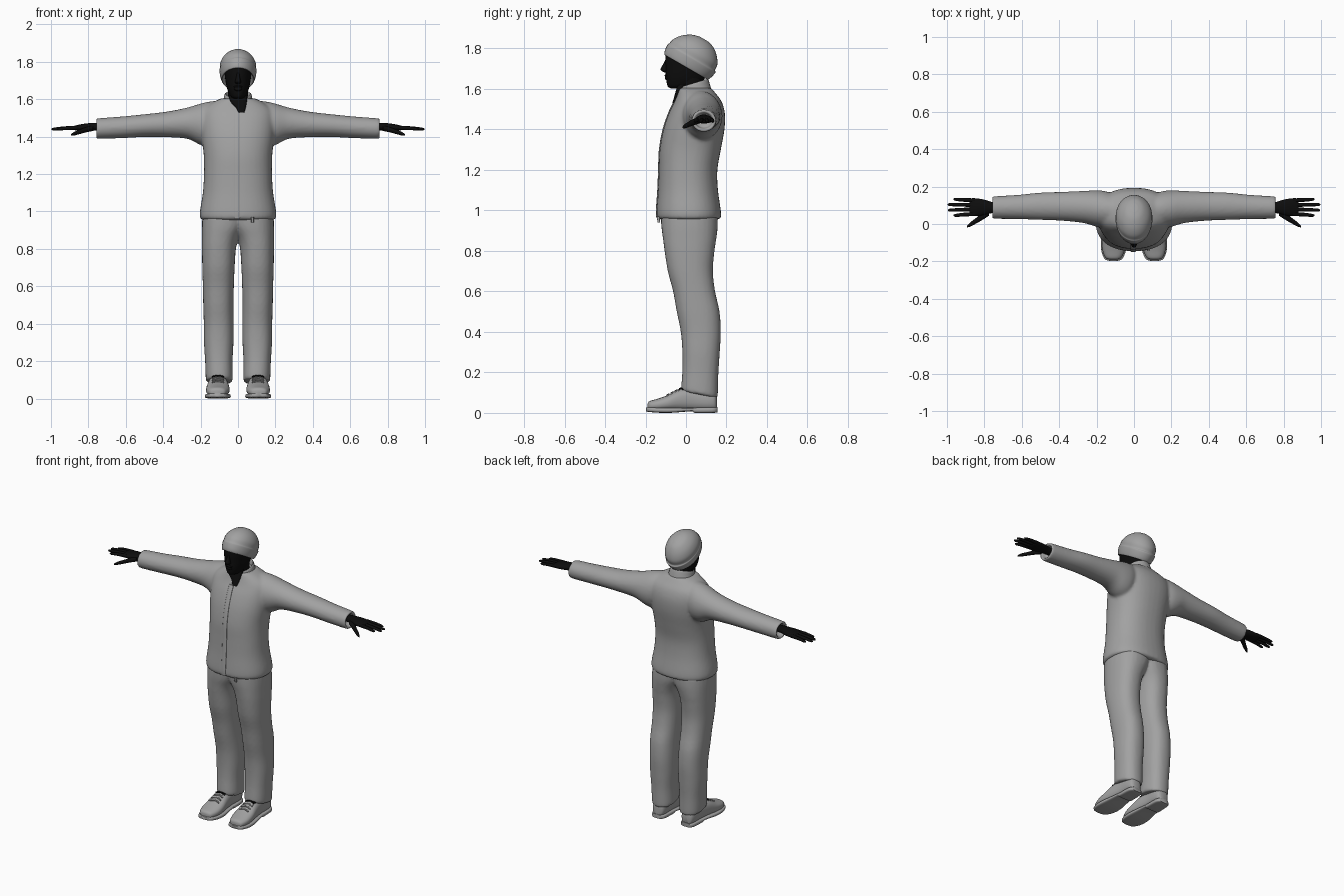
import bpy, bmesh, math
from mathutils import Vector


def material(name, value):
    m = bpy.data.materials.new(name)
    m.diffuse_color = (value, value, value, 1)
    return m


GREY = material("cloth_grey", 0.36)
DARK = material("skin_black", 0.004)


def spline(rows, steps):
    """Catmull-Rom interpolation of section rows."""
    out = []
    for i in range(len(rows) - 1):
        p0, p1, p2 = rows[max(i - 1, 0)], rows[i], rows[i + 1]
        p3 = rows[min(i + 2, len(rows) - 1)]
        for s in range(steps):
            t = s / steps
            out.append([0.5 * (2 * b + (c - a) * t + (2 * a - 5 * b + 4 * c - d) * t * t
                               + (3 * b - a - 3 * c + d) * t ** 3)
                        for a, b, c, d in zip(p0, p1, p2, p3)])
    return out + [list(rows[-1])]


def loft(name, axis, rows, mat, side=1, power=2.0, n=28, steps=4, warp=None):
    """Closed skin through sections: (position, u_min, u_max, v_min, v_max)."""
    bm = bmesh.new()
    rings = []
    for a, u0, u1, v0, v1 in spline(rows, steps):
        ring = []
        for k in range(n):
            t = 2 * math.pi * k / n
            c, s = math.cos(t), math.sin(t)
            u = (u0 + u1) / 2 + (u1 - u0) / 2 * math.copysign(abs(c) ** (2 / power), c)
            v = (v0 + v1) / 2 + (v1 - v0) / 2 * math.copysign(abs(s) ** (2 / power), s)
            p = Vector({"x": (a, u, v), "y": (u, a, v), "z": (u, v, a)}[axis])
            if warp:
                p = Vector(warp(p))
            p.x *= side
            ring.append(bm.verts.new(p))
        rings.append(ring)
    for r0, r1 in zip(rings, rings[1:]):
        for k in range(n):
            j = (k + 1) % n
            bm.faces.new((r0[k], r0[j], r1[j], r1[k]))
    bm.faces.new(rings[0])
    bm.faces.new(rings[-1])
    bmesh.ops.recalc_face_normals(bm, faces=bm.faces)
    me = bpy.data.meshes.new(name)
    bm.to_mesh(me)
    bm.free()
    me.materials.append(mat)
    ob = bpy.data.objects.new(name, me)
    bpy.context.collection.objects.link(ob)
    bpy.ops.object.select_all(action="DESELECT")
    ob.select_set(True)
    bpy.context.view_layer.objects.active = ob
    bpy.ops.object.shade_smooth_by_angle(angle=math.radians(50))
    return ob


def fuse(name, parts, voxel=0.009, smooth=5):
    """Join overlapping parts into one soft garment."""
    bpy.ops.object.select_all(action="DESELECT")
    for p in parts:
        p.select_set(True)
    bpy.context.view_layer.objects.active = parts[0]
    bpy.ops.object.join()
    ob = parts[0]
    ob.name = name
    r = ob.modifiers.new("fuse", "REMESH")
    r.mode = "VOXEL"
    r.voxel_size = voxel
    r.use_smooth_shade = True
    s = ob.modifiers.new("soften", "SMOOTH")
    s.factor = 0.5
    s.iterations = smooth


def sym(z, hx, y0, y1):
    return (z, -hx, hx, y0, y1)


# Jacket: body, sleeves with open cuffs
body = loft("jacket_body", "z", [
    sym(0.955, 0.188, -0.13, 0.16), sym(0.965, 0.203, -0.143, 0.172),
    sym(1.0, 0.204, -0.145, 0.172), sym(1.1, 0.188, -0.138, 0.158),
    sym(1.2, 0.182, -0.134, 0.155), sym(1.3, 0.183, -0.13, 0.172),
    sym(1.4, 0.195, -0.112, 0.19), sym(1.48, 0.2, -0.085, 0.192),
    sym(1.54, 0.19, -0.056, 0.175), sym(1.58, 0.14, -0.042, 0.145),
    sym(1.605, 0.09, -0.038, 0.125)], GREY, power=2.3, n=40)
parts = [body]
for side in (-1, 1):
    parts.append(loft("sleeve", "x", [
        (0.08, -0.01, 0.15, 1.38, 1.595), (0.15, -0.02, 0.175, 1.35, 1.588),
        (0.2, -0.015, 0.18, 1.355, 1.577), (0.27, 0.005, 0.177, 1.388, 1.556),
        (0.38, 0.017, 0.172, 1.397, 1.534), (0.5, 0.022, 0.168, 1.398, 1.52),
        (0.62, 0.026, 0.156, 1.392, 1.508), (0.75, 0.028, 0.148, 1.388, 1.498),
        (0.76, 0.034, 0.142, 1.394, 1.492), (0.752, 0.044, 0.132, 1.404, 1.482),
        (0.72, 0.046, 0.13, 1.406, 1.48)], GREY, side))
fuse("jacket", parts)

# Standing collar, higher at the back
loft("collar", "z", [
    sym(1.57, 0.088, -0.042, 0.125), sym(1.6, 0.078, -0.04, 0.118),
    sym(1.625, 0.072, -0.036, 0.11), sym(1.628, 0.065, -0.03, 0.102),
    sym(1.6, 0.06, -0.024, 0.096)], GREY,
    warp=lambda p: (p.x, p.y, p.z + (p.y - 0.04) * 0.3))

# Front placket and hem tab
loft("placket", "z", [(z, -0.02, 0.012, y - 0.004, y + 0.012) for z, y in (
    (0.965, -0.143), (1.0, -0.145), (1.1, -0.138), (1.2, -0.134), (1.3, -0.13),
    (1.4, -0.112), (1.48, -0.085), (1.53, -0.062))], GREY, power=4, n=16)
loft("hem_tab", "z", [(0.94, 0.07, 0.085, -0.14, -0.128),
                      (0.97, 0.07, 0.085, -0.145, -0.13)], GREY, power=4, n=12)

# Trousers: two legs meeting at the hips
legs = []
for side in (-1, 1):
    legs.append(loft("leg", "z", [
        (0.09, 0.034, 0.165, -0.015, 0.15), (0.1, 0.028, 0.172, -0.024, 0.157),
        (0.2, 0.029, 0.176, -0.018, 0.16), (0.3, 0.024, 0.182, -0.018, 0.167),
        (0.4, 0.023, 0.183, -0.026, 0.172), (0.5, 0.024, 0.186, -0.046, 0.166),
        (0.6, 0.022, 0.188, -0.064, 0.144), (0.7, 0.018, 0.191, -0.09, 0.133),
        (0.8, 0.011, 0.193, -0.106, 0.141), (0.86, -0.005, 0.193, -0.114, 0.15),
        (0.92, -0.04, 0.193, -0.122, 0.157), (0.98, -0.06, 0.19, -0.125, 0.157)],
        GREY, side, power=2.3,
        warp=lambda p: (p.x, p.y, p.z - (p.y - 0.07) * 0.28 * max(0, 1 - p.z / 0.3))))
fuse("trousers", legs)

# Shoes: upper, sole, laces
for side in (-1, 1):
    loft("shoe_upper", "y", [
        (-0.19, 0.09, 0.13, 0.016, 0.045), (-0.18, 0.068, 0.153, 0.012, 0.058),
        (-0.14, 0.05, 0.168, 0.01, 0.07), (-0.09, 0.045, 0.17, 0.01, 0.088),
        (-0.03, 0.052, 0.162, 0.01, 0.118), (0.04, 0.06, 0.152, 0.01, 0.125),
        (0.11, 0.06, 0.15, 0.01, 0.115), (0.142, 0.068, 0.142, 0.012, 0.1),
        (0.152, 0.085, 0.125, 0.016, 0.08)], GREY, side, power=2.4)
    loft("shoe_sole", "y", [
        (-0.197, 0.088, 0.132, 0.008, 0.026), (-0.186, 0.062, 0.158, 0.005, 0.028),
        (-0.14, 0.043, 0.175, 0.001, 0.027), (-0.08, 0.039, 0.176, 0.0, 0.026),
        (0.0, 0.05, 0.163, 0.006, 0.026), (0.035, 0.055, 0.158, 0.007, 0.026),
        (0.045, 0.055, 0.157, 0.0, 0.026), (0.13, 0.058, 0.153, 0.0, 0.028),
        (0.155, 0.075, 0.135, 0.002, 0.028)], GREY, side, power=4)
    for i in range(4):
        y, z = -0.085 + 0.02 * i, 0.09 + 0.01 * i
        for slant in (-0.25, 0.25):
            loft("lace", "x", [(0.075, y - 0.004, y + 0.004, z - 0.008, z),
                               (0.107, y - 0.004, y + 0.004, z - 0.002, z + 0.007),
                               (0.14, y - 0.004, y + 0.004, z - 0.008, z)],
                 DARK if i > 2 else GREY, side, n=8, steps=2,
                 warp=lambda p, k=slant: (p.x, p.y + (p.x - 0.107) * k, p.z))

# Head, nose, neck and the skin showing in the open collar
loft("head", "z", [
    sym(1.603, 0.02, -0.075, 0.03), sym(1.613, 0.038, -0.09, 0.055),
    sym(1.64, 0.052, -0.097, 0.085), sym(1.665, 0.06, -0.1, 0.1),
    sym(1.7, 0.067, -0.1, 0.115), sym(1.74, 0.071, -0.102, 0.12),
    sym(1.78, 0.069, -0.098, 0.115), sym(1.815, 0.055, -0.07, 0.09),
    sym(1.835, 0.025, -0.03, 0.05)], DARK, power=2.2)
loft("nose", "z", [
    sym(1.682, 0.008, -0.108, -0.085), sym(1.69, 0.017, -0.122, -0.08),
    sym(1.7, 0.015, -0.126, -0.08), sym(1.72, 0.01, -0.115, -0.08),
    sym(1.745, 0.007, -0.102, -0.08)], DARK, n=14)
loft("lips", "z", [
    sym(1.645, 0.012, -0.1, -0.08), sym(1.652, 0.022, -0.105, -0.08),
    sym(1.66, 0.02, -0.103, -0.08), sym(1.668, 0.024, -0.106, -0.08),
    sym(1.675, 0.01, -0.1, -0.08)], DARK, n=14)
loft("neck", "z", [
    sym(1.52, 0.055, -0.015, 0.09), sym(1.6, 0.052, -0.022, 0.083),
    sym(1.66, 0.055, -0.04, 0.085)], DARK)
loft("open_neck", "z", [
    (1.53, 0.0, 0.035, -0.068, -0.03), (1.555, -0.012, 0.042, -0.06, -0.02),
    (1.585, -0.04, 0.048, -0.052, -0.01), (1.62, -0.05, 0.05, -0.042, 0.0)],
    DARK, n=16, power=3)


# Knitted hat, tipped toward the back: sections run along its own axis
def tip(p):
    return (p.x, 0.005 + 0.866 * p.y + 0.5 * p.z, 1.71 - 0.5 * p.y + 0.866 * p.z)


loft("hat", "z", [
    sym(0.02, 0.07, -0.11, 0.11), sym(0.0, 0.078, -0.118, 0.112),
    sym(-0.004, 0.087, -0.127, 0.121), sym(0.015, 0.094, -0.135, 0.13),
    sym(0.045, 0.099, -0.138, 0.136), sym(0.055, 0.097, -0.134, 0.128),
    sym(0.085, 0.096, -0.126, 0.124), sym(0.12, 0.08, -0.1, 0.1),
    sym(0.148, 0.05, -0.06, 0.065), sym(0.16, 0.018, -0.02, 0.028)],
    GREY, n=36, warp=tip)

# Hands: palm, four fingers, thumb
for side in (-1, 1):
    loft("palm", "x", [
        (0.715, 0.06, 0.115, 1.43, 1.472), (0.76, 0.058, 0.118, 1.432, 1.474),
        (0.8, 0.048, 0.13, 1.43, 1.472), (0.84, 0.042, 0.137, 1.43, 1.466),
        (0.872, 0.044, 0.137, 1.434, 1.459), (0.88, 0.05, 0.13, 1.44, 1.454)],
        DARK, side, n=20)
    for y, y_tip, x_tip in ((0.054, 0.046, 0.965), (0.078, 0.074, 0.995),
                            (0.102, 0.104, 0.996), (0.126, 0.132, 0.965)):
        mid, end = (0.86 + x_tip) / 2, x_tip
        loft("finger", "x", [
            (0.85, y - 0.011, y + 0.011, 1.437, 1.459),
            (mid, (y + y_tip) / 2 - 0.01, (y + y_tip) / 2 + 0.01, 1.436, 1.455),
            (end - 0.012, y_tip - 0.008, y_tip + 0.008, 1.433, 1.448),
            (end, y_tip - 0.003, y_tip + 0.003, 1.437, 1.443)], DARK, side, n=12)
    loft("thumb", "x", [
        (0.775, 0.045, 0.085, 1.43, 1.46), (0.81, 0.022, 0.062, 1.423, 1.452),
        (0.845, 0.002, 0.032, 1.414, 1.438), (0.875, -0.014, 0.009, 1.406, 1.426),
        (0.892, -0.018, -0.008, 1.405, 1.414)], DARK, side, n=14)
